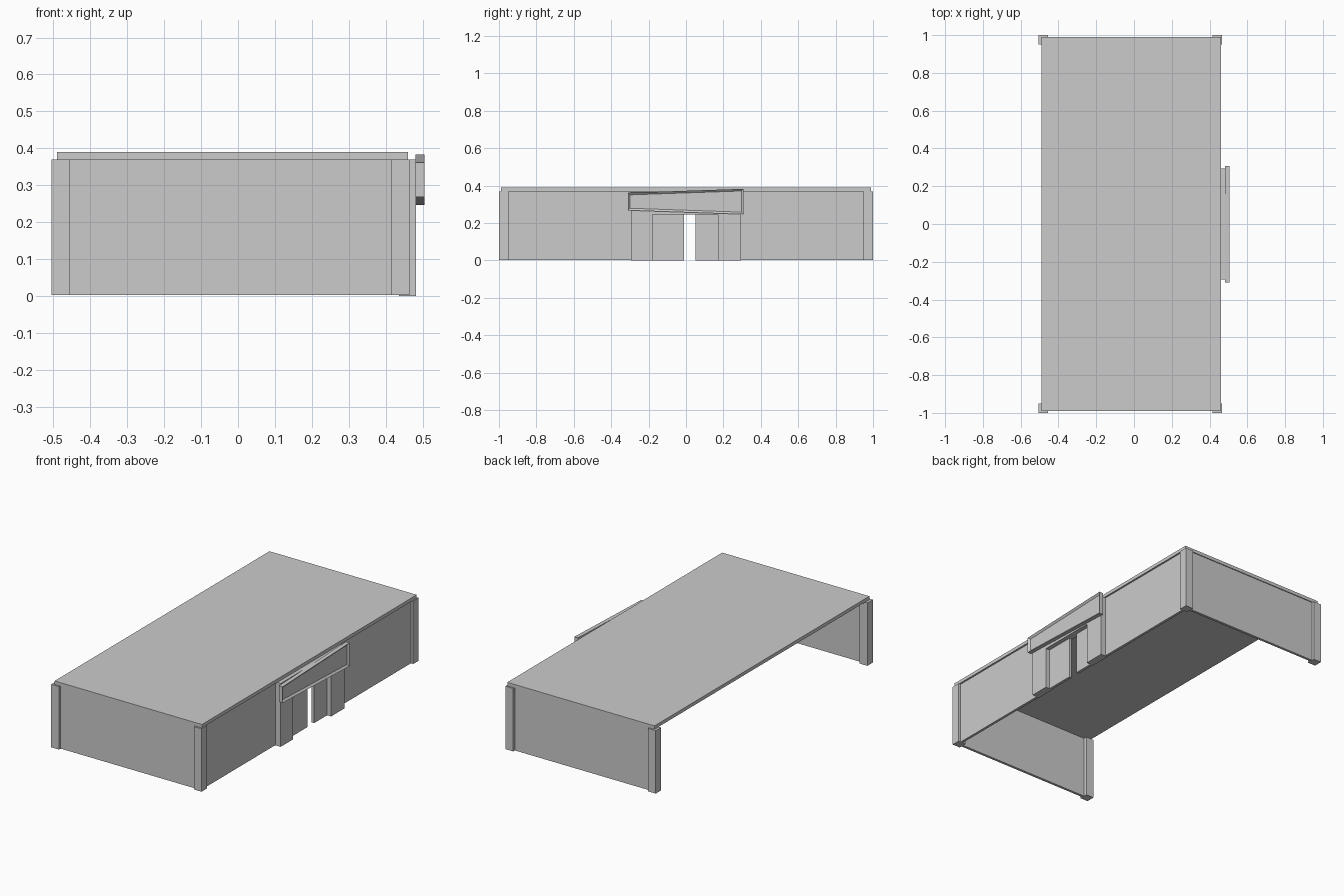
import bpy, bmesh
from mathutils import Vector

if "Cube" in bpy.data.objects:
    bpy.data.objects.remove(bpy.data.objects["Cube"])


def finish(name, bm):
    bmesh.ops.recalc_face_normals(bm, faces=bm.faces)
    mesh = bpy.data.meshes.new(name)
    bm.to_mesh(mesh)
    bm.free()
    obj = bpy.data.objects.new(name, mesh)
    bpy.context.collection.objects.link(obj)
    return obj


def box(name, x, y, z):
    """Box from (min, max) ranges."""
    bm = bmesh.new()
    bmesh.ops.create_cube(bm, size=1)
    for v in bm.verts:
        v.co = Vector([(r[0] + r[1]) / 2 + c * (r[1] - r[0])
                       for r, c in zip((x, y, z), v.co)])
    return finish(name, bm)


def slab(name, outline, x0, x1, rim=0, recess=0):
    """Extrude a (y, z) outline from x0 to x1, optionally with a recessed front."""
    bm = bmesh.new()
    face = bm.faces.new([bm.verts.new((x0, y, z)) for y, z in outline])
    ext = bmesh.ops.extrude_face_region(bm, geom=[face], use_keep_orig=True)
    for g in ext["geom"]:
        if isinstance(g, bmesh.types.BMVert):
            g.co.x = x1
    bmesh.ops.recalc_face_normals(bm, faces=bm.faces)
    if rim:
        front = max(bm.faces, key=lambda f: f.calc_center_median().x)
        bmesh.ops.inset_individual(bm, faces=[front], thickness=rim)
        for v in front.verts:
            v.co.x -= recess
    return finish(name, bm)


def arch(y0, y1, top, base, door=(-0.18, 0.17, 0.245)):
    """Outline of a rectangle with a doorway cut from its lower edge."""
    a, b, h = door
    return [(y0, base), (a, base), (a, h), (b, h),
            (b, base), (y1, base), (y1, top), (y0, top)]


BASE, TOP = 0.003, 0.37

# Flat roof
box("roof", (-0.49, 0.46), (-0.99, 0.99), (TOP, 0.39))

# Corner posts and end walls
for side, s in (("near", -1), ("far", 1)):
    for end, x in (("rear", -0.505), ("front", 0.415)):
        box(f"{side}_{end}_post", (x, x + 0.05),
            sorted((s * 0.95, s * 1.0)), (BASE, TOP))
    box(f"{side}_end_wall", (-0.48, 0.44),
        sorted((s * 0.97, s * 0.985)), (BASE, TOP))

# Entrance wall (the opposite long side is open)
slab("entrance_wall", arch(-0.975, 0.975, TOP, BASE), 0.435, 0.45)

# Projecting entrance surround
slab("entrance_surround", arch(-0.295, 0.293, TOP, 0), 0.436, 0.482)

# Sliding doors standing slightly open
box("left_door", (0.44, 0.456), (-0.185, -0.01), (0, 0.25))
box("right_door", (0.44, 0.456), (0.05, 0.175), (0, 0.25))

# Tapered sign board with a recessed panel
slab("sign_board", [(-0.31, 0.268), (0.307, 0.247), (0.307, 0.383), (-0.31, 0.362)],
     0.481, 0.505, rim=0.016, recess=0.01)
